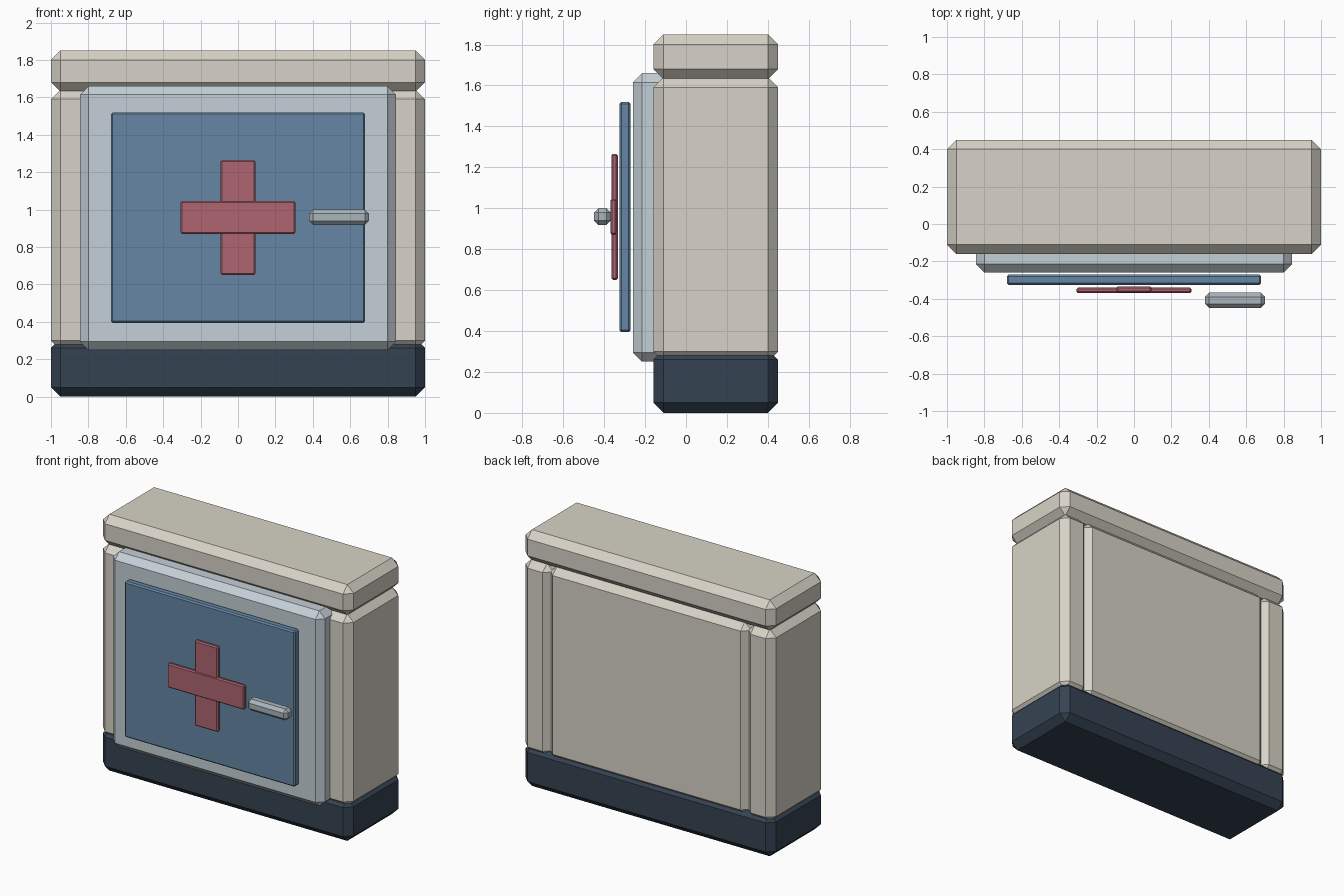
import bpy, bmesh

if "Cube" in bpy.data.objects:
    bpy.data.objects.remove(bpy.data.objects["Cube"])


def material(name, rgb):
    m = bpy.data.materials.new(name)
    m.diffuse_color = (*rgb, 1)
    m.use_nodes = True
    m.node_tree.nodes["Principled BSDF"].inputs["Base Color"].default_value = m.diffuse_color
    return m


CREAM = material("cream", (0.68, 0.65, 0.57))
NAVY = material("navy", (0.035, 0.055, 0.085))
STEEL = material("light_steel", (0.56, 0.63, 0.68))
GREY = material("handle_grey", (0.40, 0.46, 0.50))
BLUE = material("blue", (0.13, 0.24, 0.37))
RED = material("red", (0.42, 0.13, 0.16))


def block(name, x, y, z, bevel, mat):
    """Chamfered box from (min, max) ranges."""
    bm = bmesh.new()
    bmesh.ops.create_cube(bm, size=1)
    for v in bm.verts:
        for i, (lo, hi) in enumerate((x, y, z)):
            v.co[i] = lo if v.co[i] < 0 else hi
    bmesh.ops.bevel(bm, geom=bm.edges[:], offset=bevel, segments=1,
                    affect='EDGES', clamp_overlap=True)
    mesh = bpy.data.meshes.new(name)
    bm.to_mesh(mesh)
    bm.free()
    mesh.materials.append(mat)
    ob = bpy.data.objects.new(name, mesh)
    bpy.context.collection.objects.link(ob)
    return ob


DEPTH = (-0.16, 0.45)

# Cabinet carcass: plinth, core, side posts and lid
block("base", (-1, 1), DEPTH, (0, 0.31), 0.05, NAVY)
block("cabinet_core", (-0.8, 0.8), DEPTH, (0.25, 1.64), 0.05, CREAM)
for side, x in (("left", (-1, -0.78)), ("right", (0.78, 1))):
    block(side + "_post", x, DEPTH, (0.25, 1.64), 0.05, CREAM)
block("lid", (-1, 1), DEPTH, (1.63, 1.85), 0.05, CREAM)

# Door: frame and inset panel
block("door_frame", (-0.845, 0.845), (-0.26, -0.05), (0.25, 1.66), 0.045, STEEL)
block("door_panel", (-0.68, 0.68), (-0.325, -0.27), (0.395, 1.52), 0.01, BLUE)

# Cross emblem and handle
block("cross_vertical", (-0.093, 0.093), (-0.365, -0.333), (0.65, 1.265), 0.008, RED)
block("cross_horizontal", (-0.307, 0.307), (-0.37, -0.34), (0.87, 1.045), 0.008, RED)
block("handle", (0.38, 0.70), (-0.45, -0.367), (0.918, 1.0), 0.022, GREY)
